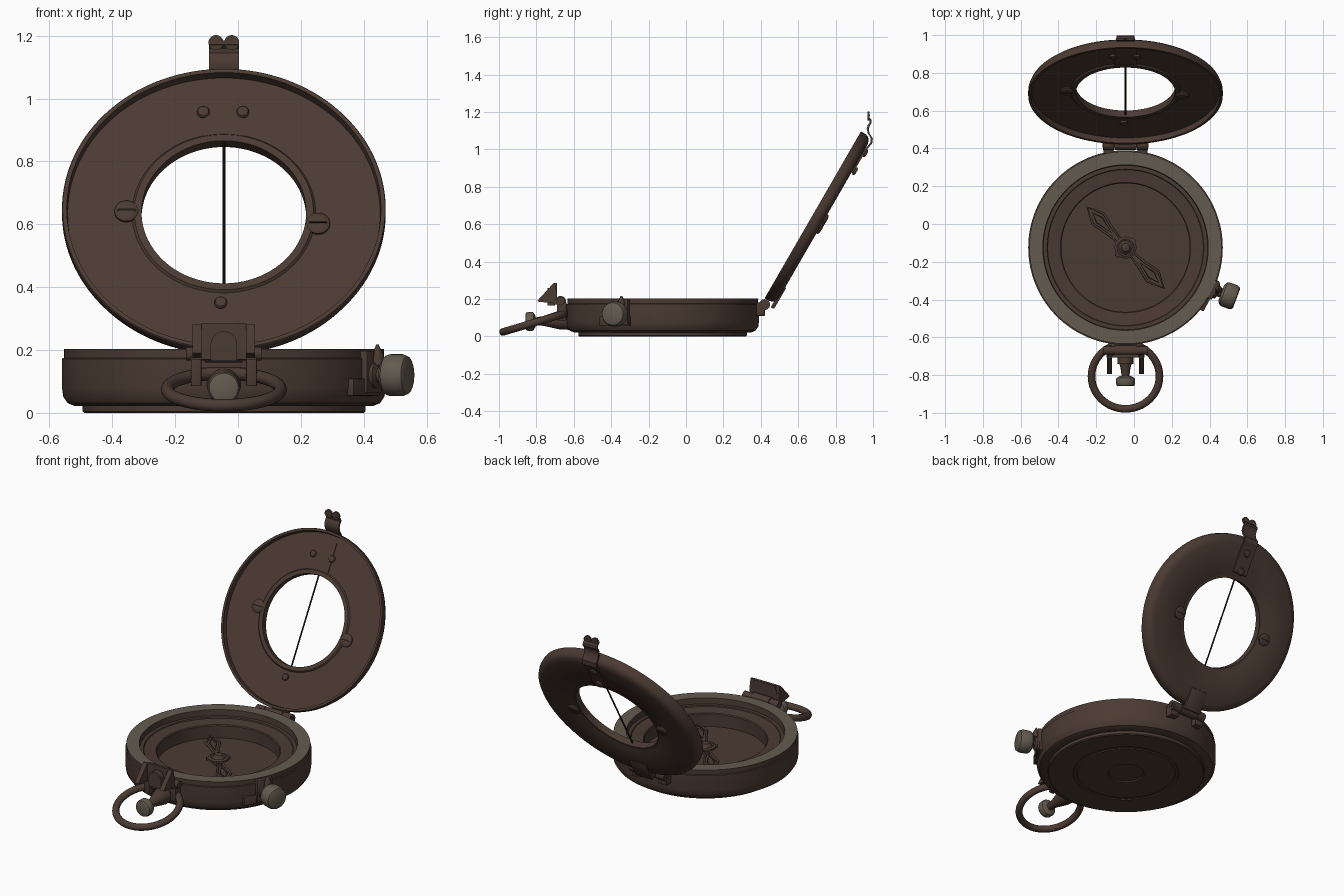
import bpy, bmesh, math
from mathutils import Matrix, Vector

if "Cube" in bpy.data.objects:
    bpy.data.objects.remove(bpy.data.objects["Cube"])

CX, CY = -0.045, -0.125          # centre of the case


def mat(name, c):
    m = bpy.data.materials.new(name)
    m.diffuse_color = (*c, 1)
    m.use_nodes = True
    m.node_tree.nodes["Principled BSDF"].inputs["Base Color"].default_value = m.diffuse_color
    return m


BROWN = mat("dark_bronze", (0.070, 0.043, 0.032))
GREY = mat("worn_grey", (0.125, 0.104, 0.078))
BLACK = mat("black_wire", (0.012, 0.009, 0.007))
I = Matrix.Identity(4)


def finish(name, bm, M=I, m=BROWN, bevel=0):
    bmesh.ops.remove_doubles(bm, verts=bm.verts, dist=1e-5)
    bmesh.ops.recalc_face_normals(bm, faces=bm.faces)
    if bevel:
        bmesh.ops.bevel(bm, geom=bm.edges[:], offset=bevel, segments=2, affect='EDGES', profile=0.5)
    bm.transform(M)
    me = bpy.data.meshes.new(name)
    bm.to_mesh(me)
    bm.free()
    me.materials.append(m)
    me.shade_smooth()
    me.set_sharp_from_angle(angle=math.radians(32))
    ob = bpy.data.objects.new(name, me)
    bpy.context.collection.objects.link(ob)
    return ob


def lathe(name, prof, M=I, m=BROWN, n=96, closed=False):
    bm = bmesh.new()
    rings = [[bm.verts.new((r * math.cos(2 * math.pi * i / n), r * math.sin(2 * math.pi * i / n), z))
              for i in range(n)] for r, z in prof]
    for k in range(len(prof) if closed else len(prof) - 1):
        a, b = rings[k], rings[(k + 1) % len(prof)]
        for i in range(n):
            j = (i + 1) % n
            bm.faces.new((a[i], a[j], b[j], b[i]))
    return finish(name, bm, M, m)


def rod(name, p, q, prof, M=I, m=BROWN, n=32):
    """Lathe along p->q; prof holds (radius, fraction of length)."""
    p, q = Vector(p), Vector(q)
    d = q - p
    R = Matrix.Translation(p) @ d.to_track_quat('Z', 'Y').to_matrix().to_4x4()
    if not isinstance(prof, list):
        prof = [(prof, 0), (prof, 1)]
    prof = [(0, prof[0][1])] + prof + [(0, prof[-1][1])]
    return lathe(name, [(r, t * d.length) for r, t in prof], M @ R, m, n)


def box(name, loc, size, M=I, m=BROWN, bevel=0.004):
    bm = bmesh.new()
    bmesh.ops.create_cube(bm, size=1)
    bm.transform(Matrix.Translation(loc) @ Matrix.Diagonal((*size, 1)))
    return finish(name, bm, M, m, bevel)


def slab(name, pts, h0, h1, axis, m=BROWN):
    """Extrude a 2D outline: axis 'x' takes (y,z), axis 'y' takes (x,z)."""
    bm = bmesh.new()
    co = (lambda p, h: (h, *p)) if axis == 'x' else (lambda p, h: (p[0], h, p[1]))
    a = [bm.verts.new(co(p, h0)) for p in pts]
    b = [bm.verts.new(co(p, h1)) for p in pts]
    bm.faces.new(a)
    bm.faces.new(b)
    for i in range(len(pts)):
        j = (i + 1) % len(pts)
        bm.faces.new((a[i], a[j], b[j], b[i]))
    return finish(name, bm, I, m)


def tube(name, pts, r, M=I, m=BROWN):
    cu = bpy.data.curves.new(name, 'CURVE')
    cu.dimensions = '3D'
    cu.bevel_depth, cu.bevel_resolution = r, 2
    s = cu.splines.new('POLY')
    s.points.add(len(pts) - 1)
    for p, c in zip(s.points, pts):
        p.co = (*c, 1)
    s.use_cyclic_u = True
    cu.materials.append(m)
    ob = bpy.data.objects.new(name, cu)
    ob.matrix_world = M
    bpy.context.collection.objects.link(ob)


def screw(name, x, y, z, r, h, M, slot=False):
    rod(name, (x, y, z), (x, y, z + h), [(r, 0), (r, .5), (r * .85, .85), (r * .5, 1)], M, n=24)
    if slot:
        box(name + "_slot", (x, y, z + h), (r * 1.5, r * .16, abs(h) * .2), M, BLACK, 0)


# --- case: base, wall, grey rim and stepped well
CASE = Matrix.Translation((CX, CY, 0))
case = lathe("case", [(0, .006), (.1, .006), (.105, 0), (.28, 0), (.284, .005), (.30, .005), (.304, 0),
                      (.445, 0), (.45, .005), (.45, .022), (.475, .022), (.497, .031), (.511, .052),
                      (.515, .08), (.515, .172), (.509, .175), (.509, .203), (.438, .203),
                      (.435, .168), (.415, .168), (.412, .162), (.345, .155), (.34, .15), (.34, .075),
                      (0, .075)], CASE, n=128)
case.data.materials.append(GREY)
for f in case.data.polygons:
    if f.normal.z > .9 and f.center.z > .195:
        f.material_index = 1

# --- needle: two open diamonds on a hub
hub = Matrix.Translation((CX, CY, .11))
lathe("needle_hub", [(0, -.035), (.03, -.035), (.03, -.005), (.058, -.005), (.058, .006), (.045, .012),
                     (.036, .008), (.03, .012), (.022, .025), (0, .032)], hub, n=32)
for k in range(2):
    R = hub @ Matrix.Rotation(math.radians(-46.5 + 180 * k), 4, 'Z')
    tube("needle_arm_%d" % k, [(.05, .012, 0), (.12, .02, 0), (.21, .04, 0), (.295, 0, 0),
                               (.21, -.04, 0), (.12, -.02, 0), (.05, -.012, 0)], .007, R)
    tube("needle_inner_%d" % k, [(.11, 0, 0), (.2, .02, 0), (.255, 0, 0), (.2, -.02, 0)], .004, R)
    box("needle_tab_%d" % k, (0, .05, 0), (.025, .035, .012), R, bevel=.002)

# --- lid, opened 120 degrees; local z points out of its inner face
LID = Matrix.Translation((CX, .678, .65)) @ Matrix.Rotation(math.radians(60), 4, 'X')
lathe("lid", [(.262, -.022), (.285, -.022), (.292, -.03), (.497, -.03), (.5, 0), (.513, 0), (.515, -.003),
              (.515, -.03), (.508, -.048), (.494, -.06), (.47, -.066), (.292, -.066), (.285, -.062),
              (.262, -.062)], LID, n=128, closed=True)
rod("sight_wire", (0, -.268, -.04), (0, .268, -.04), .0045, LID, BLACK, 8)
for i, (x, y) in enumerate([(-.31, .005), (.30, -.04)]):
    screw("lid_screw_%d" % i, x, y, -.03, .038, .014, LID, True)
    screw("lid_screw_back_%d" % i, x, y, -.066, .036, -.014, LID, True)
for i, (x, y) in enumerate([(-.065, .37), (.06, .37), (-.01, -.33)]):
    screw("lid_pin_%d" % i, x, y, -.03, .02, .013, LID)
box("lid_plate", (0, .365, -.029), (.122, .19, .006), LID, bevel=0)

# --- wavy clip at the top of the lid, with two end lobes
path = [(.882, .876), (.925, .95), (.962, 1.008), (.985, 1.035), (.988, 1.06), (.972, 1.085), (.966, 1.11),
        (.972, 1.13), (.982, 1.145), (.981, 1.16), (.970, 1.172), (.972, 1.185)]
slab("clip_strip", path + [(y + .011, z - .002) for y, z in reversed(path)], CX - .048, CX + .048, 'x')
for i, s in enumerate((-1, 1)):
    rod("clip_lobe_%d" % i, (CX + s * .025, .971, 1.178), (CX + s * .025, .982, 1.178), .024)
    screw("clip_screw_%d" % i, 0, .37 + s * .055, -.072, .022, -.016, LID)

# --- rear hinge
for i, (a, b) in enumerate([(-.118, -.062), (-.058, .058), (.062, .118)]):
    rod("hinge_knuckle_%d" % i, (CX + a, .42, .17), (CX + b, .42, .17), .029)
rod("hinge_pin", (CX - .123, .42, .17), (CX + .123, .42, .17), .014)
for s in (-1, 1):
    box("hinge_case_leaf", (CX + s * .09, .397, .145), (.055, .05, .07))
box("hinge_lid_leaf", (0, -.475, -.062), (.116, .13, .02), LID)

# --- front hinge and sight housing
rod("sight_hinge_pin", (CX - .12, -.67, .188), (CX + .12, -.67, .188), .022)
rod("sight_hinge_barrel", (CX - .06, -.67, .188), (CX + .06, -.67, .188), .028)
for s in (-1, 1):
    box("sight_lug", (CX + s * .088, -.665, .135), (.034, .05, .1))
    x = CX + s * .085
    slab("sight_ear", [(-.795, .19), (-.785, .185), (-.69, .175), (-.69, .23), (-.70, .283), (-.71, .283)],
         x - .014, x + .014, 'x')
slab("sight_back_plate", [(CX - .1, .17), (CX + .1, .17), (CX + .095, .21), (CX + .07, .285),
                          (CX - .07, .285), (CX - .095, .21)], -.708, -.69, 'y')
arch = [(CX + .042 * math.cos(a * math.pi / 12), .218 + .042 * math.sin(a * math.pi / 12)) for a in range(13)]
slab("sight_arch", arch + [(CX - .042, .165), (CX + .042, .165)], -.74, -.70, 'y')

# --- front thumbscrew and carrying ring
rod("thumbscrew_stem", (CX, -.62, .09), (CX, -.81, .08), [(.055, 0), (.05, .3), (.026, .75), (.02, 1)])
rod("thumbscrew_head", (CX, -.805, .08), (CX, -.858, .08),
    [(.03, 0), (.048, .2), (.051, .35), (.051, .75), (.046, .95), (.04, 1)], m=GREY)
RING = Matrix.Translation((CX, -.806, .075)) @ Matrix.Rotation(math.radians(16.5), 4, 'X')
lathe("carrying_ring", [(.18 + .02 * math.cos(a * math.pi / 8), .02 * math.sin(a * math.pi / 8))
                        for a in range(16)], RING, n=64, closed=True)

# --- side knob on its bracket
SIDE = CASE @ Matrix.Rotation(math.radians(-28), 4, 'Z')
box("bracket_low", (.508, -.015, .082), (.03, .18, .055), SIDE)
box("bracket_high", (.512, .02, .13), (.04, .1, .135), SIDE)
rod("bracket_stop", (.535, .035, .15), (.535, .035, .217), [(.022, 0), (.02, .5), (.004, 1)], SIDE, n=16)
rod("knob_stem", (.40, -.342, .12), (.48, -.371, .12), [(.045, 0), (.04, .5), (.025, .6), (.025, 1)])
rod("knob_head", (.462, -.364, .12), (.543, -.394, .12),
    [(.045, 0), (.063, .15), (.067, .3), (.067, .75), (.06, .95), (.052, 1)], m=GREY)
